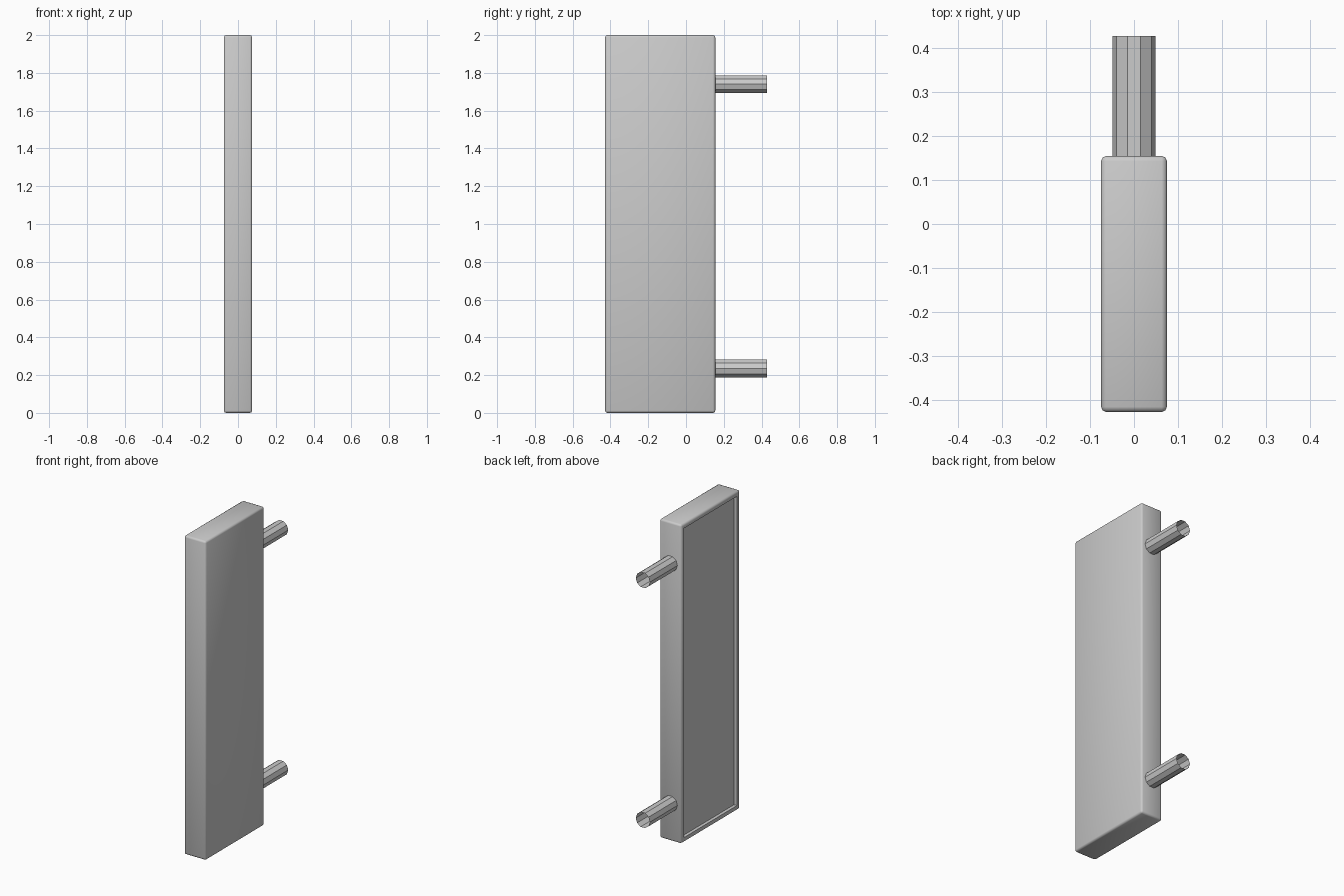
import bpy, bmesh, math
from mathutils import Matrix

if "Cube" in bpy.data.objects:
    bpy.data.objects.remove(bpy.data.objects["Cube"])

Y0, Y1, PANEL_BACK = -0.428, 0.428, 0.155
HALF_X, HEIGHT = 0.075, 2.0


def add_object(name, bm):
    mesh = bpy.data.meshes.new(name)
    bm.to_mesh(mesh)
    bm.free()
    obj = bpy.data.objects.new(name, mesh)
    bpy.context.collection.objects.link(obj)
    return obj


# Panel: rounded-edge slab with a shallow recess on the -x face
bm = bmesh.new()
size = Matrix.Diagonal((2 * HALF_X, PANEL_BACK - Y0, HEIGHT, 1))
place = Matrix.Translation((0, (PANEL_BACK + Y0) / 2, HEIGHT / 2))
bmesh.ops.create_cube(bm, size=1, matrix=place @ size)
bmesh.ops.bevel(bm, geom=bm.edges[:], offset=0.012, segments=2,
                profile=0.5, affect='EDGES')
bm.normal_update()
side = max((f for f in bm.faces if f.normal.x < -0.99), key=lambda f: f.calc_area())
bmesh.ops.inset_region(bm, faces=[side], thickness=0.026)
floor = bmesh.ops.extrude_discrete_faces(bm, faces=[side])['faces'][0]
bmesh.ops.translate(bm, verts=floor.verts[:], vec=(0.02, 0, 0))
panel = add_object("panel", bm)
bpy.context.view_layer.objects.active = panel
panel.select_set(True)
bpy.ops.object.shade_smooth_by_angle(angle=math.radians(50))


# Mounting tubes: open ten-sided pipes out of the back edge
def add_tube(name, z):
    bm = bmesh.new()
    start = PANEL_BACK - 0.002
    turn = Matrix.Translation((0, (start + Y1) / 2, z)) @ Matrix.Rotation(math.pi / 2, 4, 'X')
    # vertices lie on the x axis so the tube is slightly wider than tall
    ring = Matrix.Rotation(math.pi / 2, 4, 'Z')
    bmesh.ops.create_cone(bm, cap_ends=False, segments=10, radius1=0.049,
                          radius2=0.049, depth=Y1 - start, matrix=turn @ ring)
    add_object(name, bm)


add_tube("lower_tube", 0.235)
add_tube("upper_tube", 1.74)
